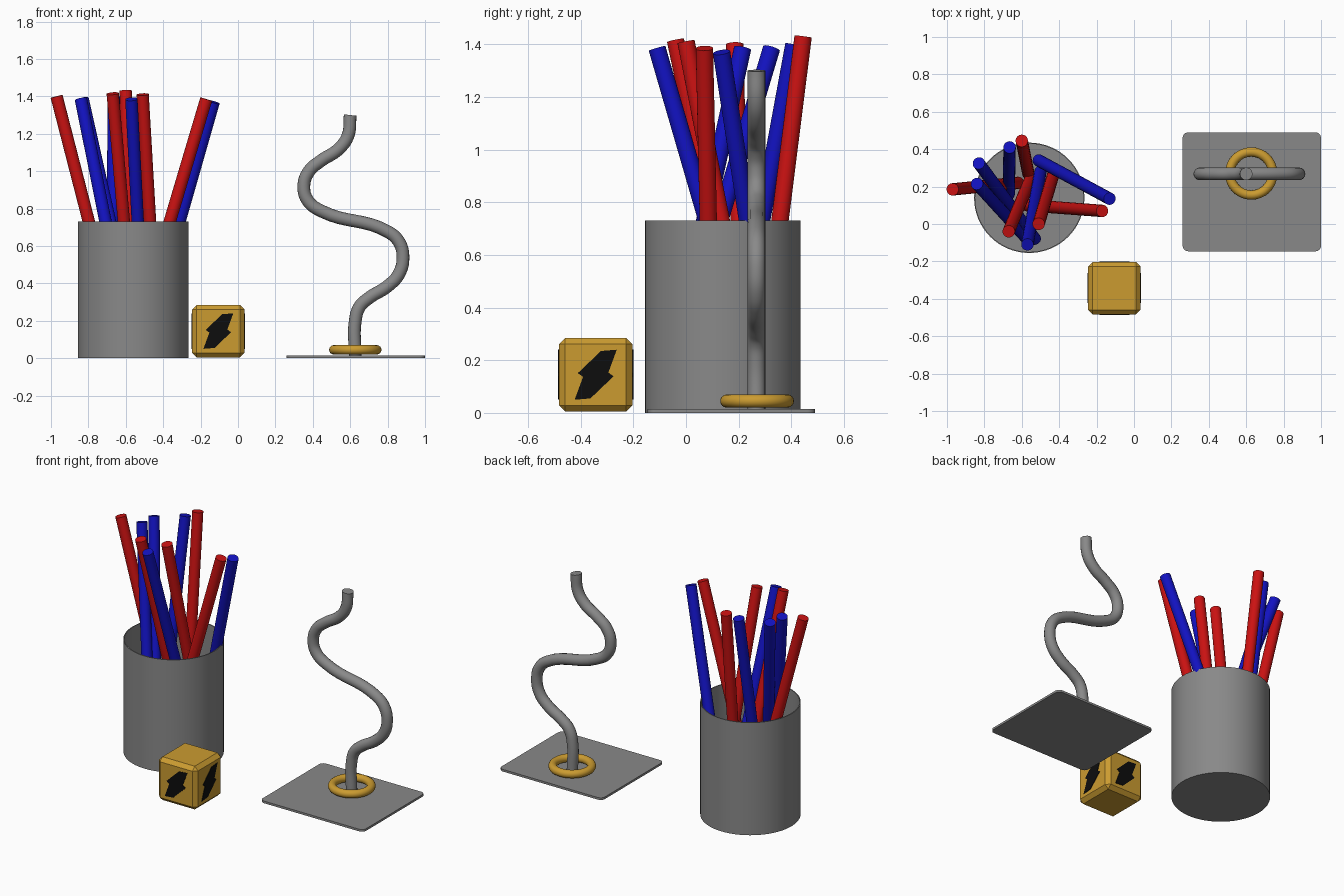
import bpy, bmesh, math
from mathutils import Vector, Matrix

default = bpy.data.objects.get("Cube")
if default:
    bpy.data.objects.remove(default, do_unlink=True)


def material(name, rgb):
    m = bpy.data.materials.new(name)
    m.use_nodes = True
    m.diffuse_color = (*rgb, 1)
    m.node_tree.nodes["Principled BSDF"].inputs["Base Color"].default_value = (*rgb, 1)
    return m


GREY = material("grey", (0.25, 0.25, 0.25))
RED = material("red", (0.6, 0.006, 0.006))
BLUE = material("blue", (0.006, 0.006, 0.53))
GOLD = material("gold", (0.6, 0.33, 0.03))
BLACK = material("black", (0.004, 0.004, 0.004))


def finish(ob, name, mat, smooth=True):
    ob.name = name
    ob.data.materials.clear()
    ob.data.materials.append(mat)
    if smooth:
        bpy.ops.object.select_all(action="DESELECT")
        ob.select_set(True)
        bpy.context.view_layer.objects.active = ob
        bpy.ops.object.shade_smooth_by_angle(angle=math.radians(40))
    return ob


def from_bmesh(bm, name, mat, smooth=True):
    bmesh.ops.recalc_face_normals(bm, faces=bm.faces[:])
    mesh = bpy.data.meshes.new(name)
    bm.to_mesh(mesh)
    bm.free()
    ob = bpy.data.objects.new(name, mesh)
    bpy.context.collection.objects.link(ob)
    return finish(ob, name, mat, smooth)


def stick(name, mat, top, bottom):
    a, b = Vector((*bottom, 0.04)), Vector(top)
    bpy.ops.mesh.primitive_cylinder_add(vertices=24, radius=0.033,
                                        depth=(b - a).length, location=(a + b) / 2)
    ob = bpy.context.object
    ob.rotation_euler = (b - a).to_track_quat("Z", "Y").to_euler()
    finish(ob, name, mat)


def box(name, mat, size, centre):
    bpy.ops.mesh.primitive_cube_add(size=1, location=centre)
    ob = bpy.context.object
    ob.data.transform(Matrix.Diagonal((*size, 1)))
    return finish(ob, name, mat, False)


# Open thin-walled cup, turned from a profile
CUP = Vector((-0.56, 0.14, 0))
bm = bmesh.new()
profile = [(0, 0), (0.295, 0), (0.295, 0.73), (0.289, 0.73), (0.289, 0.008), (0, 0.008)]
verts = [bm.verts.new(CUP + Vector((r, 0, z))) for r, z in profile]
edges = [bm.edges.new(pair) for pair in zip(verts, verts[1:])]
bmesh.ops.spin(bm, geom=verts + edges, cent=CUP, axis=(0, 0, 1),
               angle=math.tau, steps=64, use_duplicate=False)
bmesh.ops.remove_doubles(bm, verts=bm.verts[:], dist=0.0005)
from_bmesh(bm, "cup", GREY)

# Leaning sticks: top point, then the foot on the cup floor
red_sticks = [
    ((-0.97, 0.185, 1.40), (-0.62, 0.22)),
    ((-0.60, 0.445, 1.43), (-0.565, 0.27)),
    ((-0.67, -0.04, 1.415), (-0.55, 0.25)),
    ((-0.51, 0.0, 1.41), (-0.43, 0.27)),
    ((-0.17, 0.07, 1.385), (-0.57, 0.1)),
]
blue_sticks = [
    ((-0.83, 0.325, 1.385), (-0.53, -0.08)),
    ((-0.84, 0.215, 1.385), (-0.57, -0.08)),
    ((-0.665, 0.41, 1.40), (-0.67, 0.16)),
    ((-0.13, 0.135, 1.37), (-0.51, 0.34)),
    ((-0.57, -0.11, 1.385), (-0.50, 0.28)),
]
for label, mat, group in (("red", RED, red_sticks), ("blue", BLUE, blue_sticks)):
    for i, (top, foot) in enumerate(group, 1):
        stick(f"{label}_stick_{i}", mat, top, foot)

# Chamfered gold block
BLOCK = Vector((-0.105, -0.343, 0.145))
HALF = 0.14
block = box("block", GOLD, (2 * HALF,) * 3, BLOCK)
chamfer = block.modifiers.new("chamfer", "BEVEL")
chamfer.width, chamfer.segments = 0.024, 1

# Thin zigzag plates on the four upright faces
half_zigzag = [(0.08, 0.095), (0.02, 0.09), (-0.068, 0.006), (-0.048, -0.008)]
zigzag = half_zigzag + [(-u, -v) for u, v in half_zigzag]
for i, side in enumerate(("front", "left", "back", "right")):
    bm = bmesh.new()
    face = bm.faces.new([bm.verts.new((u, -HALF + 0.002, v)) for u, v in zigzag])
    ext = bmesh.ops.extrude_face_region(bm, geom=[face])["geom"]
    moved = [g for g in ext if isinstance(g, bmesh.types.BMVert)]
    bmesh.ops.translate(bm, verts=moved, vec=(0, -0.005, 0))
    turn = Matrix.Translation(BLOCK) @ Matrix.Rotation(i * math.pi / 2, 4, "Z")
    bmesh.ops.transform(bm, matrix=turn, verts=bm.verts[:])
    from_bmesh(bm, f"{side}_zigzag", BLACK, False)

# Base plate with rounded upright corners
bm = bmesh.new()
bmesh.ops.create_cube(bm, size=1)
bmesh.ops.scale(bm, vec=(0.74, 0.636, 0.014), verts=bm.verts[:])
bmesh.ops.translate(bm, vec=(0.63, 0.172, 0.007), verts=bm.verts[:])
upright = [e for e in bm.edges if abs(e.verts[0].co.z - e.verts[1].co.z) > 0.01]
bmesh.ops.bevel(bm, geom=upright, offset=0.03, segments=6, profile=0.5, affect="EDGES")
from_bmesh(bm, "base_plate", GREY)

# Gold ring around the foot of the rod
bpy.ops.mesh.primitive_torus_add(major_radius=0.115, minor_radius=0.025, major_segments=48,
                                 minor_segments=16, location=(0.627, 0.27, 0.045))
finish(bpy.context.object, "ring", GOLD)

# Wavy rod swept along a smooth path
path = [(0.627, 0.01), (0.627, 0.2), (0.65, 0.275), (0.70, 0.322), (0.80, 0.385),
        (0.86, 0.45), (0.882, 0.54), (0.86, 0.623), (0.80, 0.677), (0.45, 0.785),
        (0.375, 0.84), (0.352, 0.92), (0.38, 1.0), (0.44, 1.053), (0.54, 1.12),
        (0.588, 1.19), (0.60, 1.30)]
curve = bpy.data.curves.new("wavy_rod", "CURVE")
curve.dimensions = "3D"
curve.bevel_depth, curve.bevel_resolution = 0.034, 6
curve.resolution_u = 8
curve.use_fill_caps = True
spline = curve.splines.new("BEZIER")
spline.bezier_points.add(len(path) - 1)
for point, (x, z) in zip(spline.bezier_points, path):
    point.co = (x, 0.268, z)
    point.handle_left_type = point.handle_right_type = "AUTO"
rod = bpy.data.objects.new("wavy_rod", curve)
bpy.context.collection.objects.link(rod)
bpy.ops.object.select_all(action="DESELECT")
rod.select_set(True)
bpy.context.view_layer.objects.active = rod
bpy.ops.object.convert(target="MESH")
finish(bpy.context.object, "wavy_rod", GREY)
